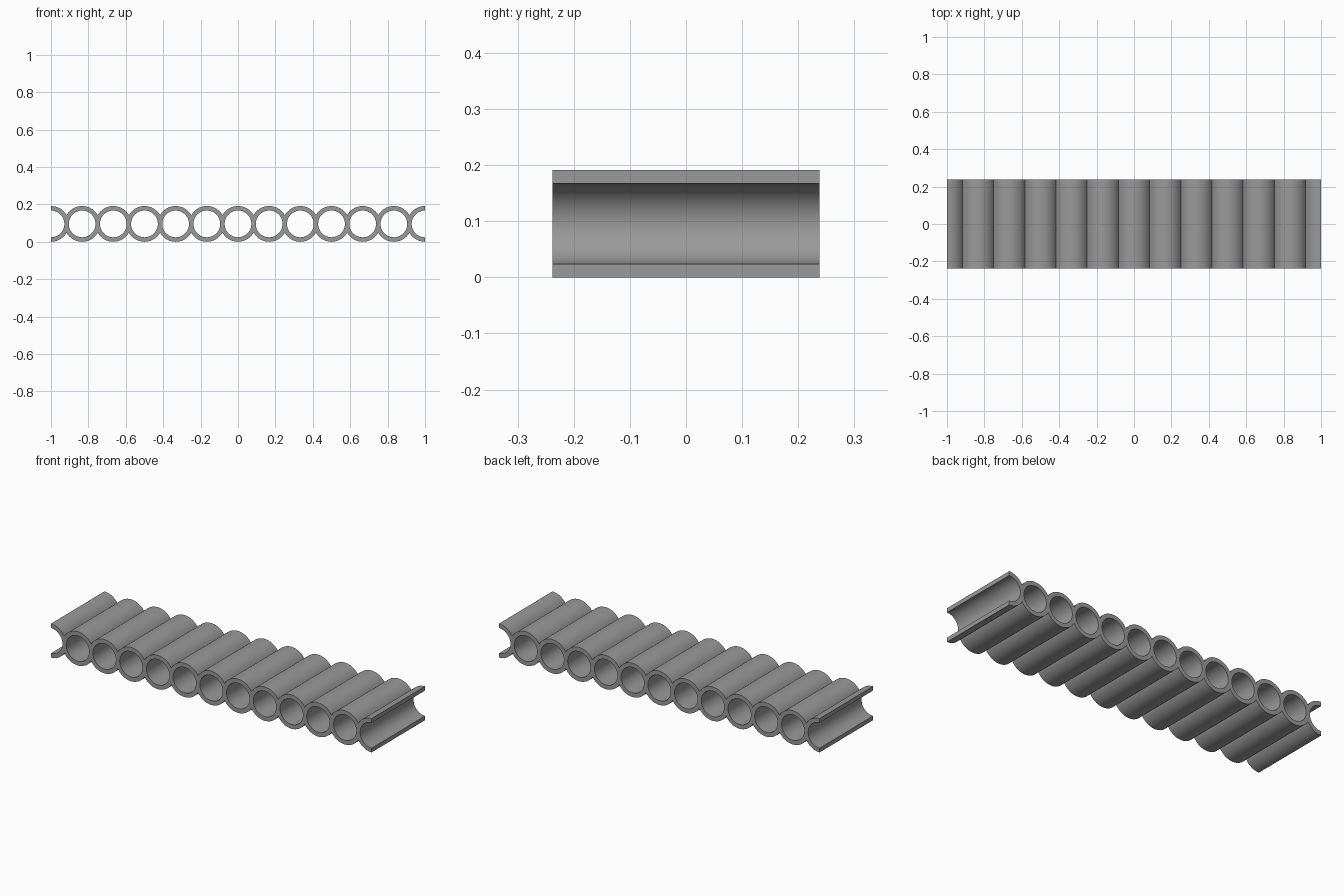
import bpy, bmesh, math

if "Cube" in bpy.data.objects:
    bpy.data.objects.remove(bpy.data.objects["Cube"])

R_OUT, R_IN = 0.0955, 0.0715   # tube radii
HALF = 1 / 12                  # half of the tube spacing
Y = 0.238                      # half of the tube length
VALLEY = math.acos(HALF / R_OUT)

grey = bpy.data.materials.new("grey")
grey.diffuse_color = (0.32, 0.32, 0.32, 1)
grey.use_nodes = True
grey.node_tree.nodes["Principled BSDF"].inputs["Base Color"].default_value = grey.diffuse_color

# Angles around one tube, starting at the bottom: right side, top, left side, bottom
corners = [(-math.pi / 2, -VALLEY, 12), (-VALLEY, VALLEY, 12),
           (VALLEY, math.pi - VALLEY, 24), (math.pi - VALLEY, math.pi + VALLEY, 12),
           (math.pi + VALLEY, 1.5 * math.pi, 12)]
angles = [a + (b - a) * i / n for a, b, n in corners for i in range(n)]
angles.append(1.5 * math.pi)

bm = bmesh.new()


def add_tube(cx, keep):
    """Fused tube section; keep is the side kept (-1 left, 1 right, 0 both)."""
    def ring(a):
        c, s = math.cos(a), math.sin(a)
        r = min(R_OUT, HALF / max(abs(c), 1e-6))
        return [bm.verts.new((cx + q * c, y, R_OUT + q * s))
                for q, y in ((r, -Y), (r, Y), (R_IN, Y), (R_IN, -Y))]

    for a, b in zip(angles, angles[1:]):
        mid = (a + b) / 2
        if keep * math.cos(mid) < 0:
            continue
        p, q = ring(a), ring(b)
        for k in range(4):
            # no outer wall where neighbouring tubes join
            if k == 0 and abs(math.cos(mid)) > HALF / R_OUT:
                continue
            m = (k + 1) % 4
            bm.faces.new((p[k], p[m], q[m], q[k]))
    if keep:   # flat cut walls of the half tubes
        for a in (-math.pi / 2, math.pi / 2):
            bm.faces.new(ring(a))


for i in range(-6, 7):
    add_tube(i * 2 * HALF, 1 if i == -6 else -1 if i == 6 else 0)

bmesh.ops.remove_doubles(bm, verts=bm.verts, dist=1e-5)
bmesh.ops.recalc_face_normals(bm, faces=bm.faces)
mesh = bpy.data.meshes.new("tube_panel")
bm.to_mesh(mesh)
bm.free()
mesh.materials.append(grey)
panel = bpy.data.objects.new("tube_panel", mesh)
bpy.context.collection.objects.link(panel)
bpy.context.view_layer.objects.active = panel
panel.select_set(True)
bpy.ops.object.shade_smooth_by_angle(angle=math.radians(30))
